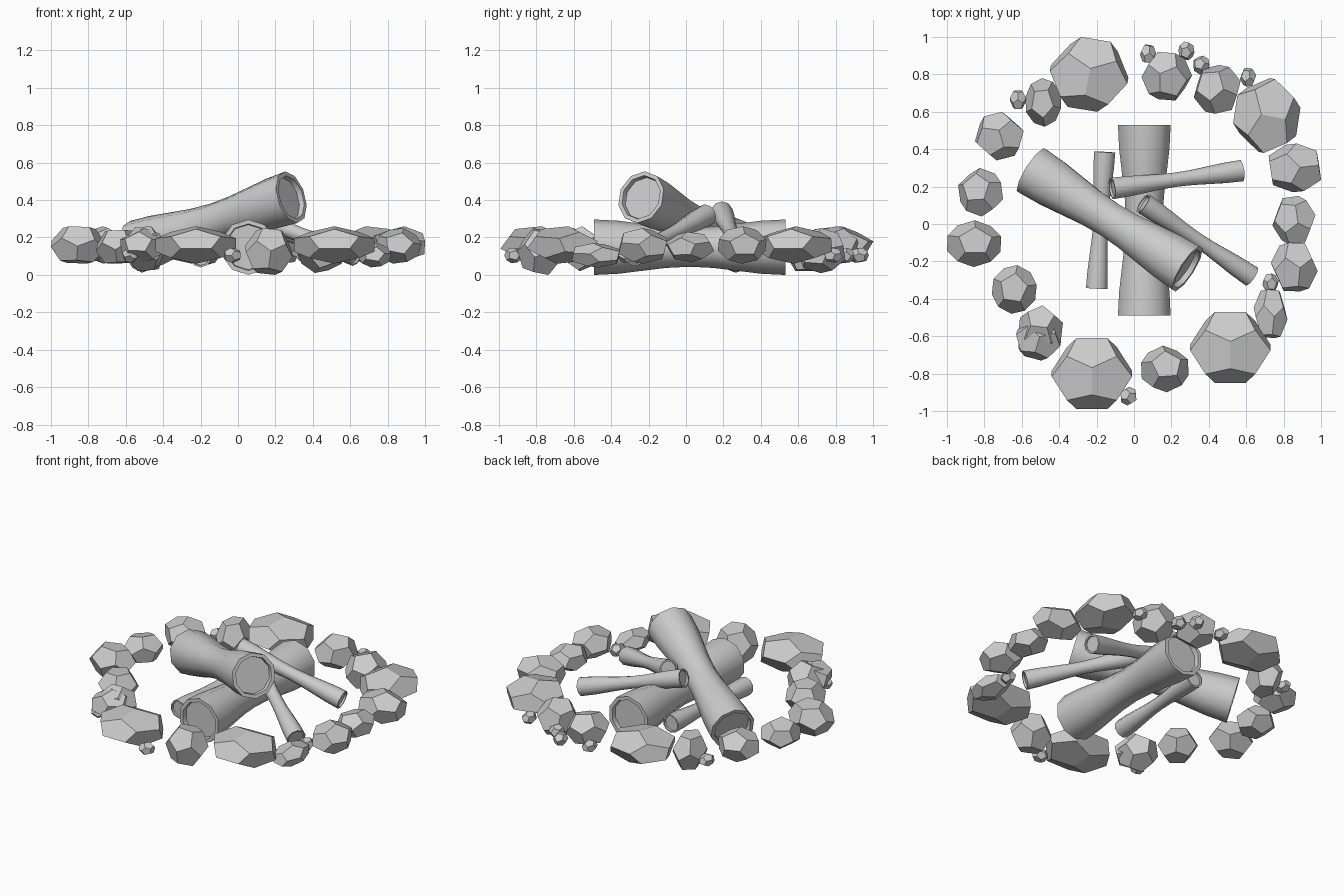
import bpy, bmesh, math, random
from mathutils import Vector, Matrix, Euler

if "Cube" in bpy.data.objects:
    bpy.data.objects.remove(bpy.data.objects["Cube"])

random.seed(4)
PHI = (1 + 5 ** 0.5) / 2


def finish(bm, name, smooth=False):
    me = bpy.data.meshes.new(name)
    bm.to_mesh(me)
    bm.free()
    ob = bpy.data.objects.new(name, me)
    bpy.context.collection.objects.link(ob)
    if smooth:
        bpy.context.view_layer.objects.active = ob
        ob.select_set(True)
        bpy.ops.object.shade_smooth_by_angle(angle=math.radians(50))
        ob.select_set(False)
    return ob


def stone(name, center, half, rot):
    """Dodecahedron, turned, then fitted to the given half sizes."""
    a, b = 1 / PHI, PHI
    pts = [Vector((x, y, z)) for x in (-1, 1) for y in (-1, 1) for z in (-1, 1)]
    for s in (-a, a):
        for t in (-b, b):
            pts += [Vector((0, s, t)), Vector((s, t, 0)), Vector((t, 0, s))]
    R = Euler(rot).to_matrix()
    pts = [R @ p for p in pts]
    lo = [min(p[i] for p in pts) for i in range(3)]
    hi = [max(p[i] for p in pts) for i in range(3)]
    bm = bmesh.new()
    for p in pts:
        bm.verts.new([center[i] + half[i] * (2 * (p[i] - lo[i]) / (hi[i] - lo[i]) - 1)
                      for i in range(3)])
    bmesh.ops.convex_hull(bm, input=bm.verts)
    bmesh.ops.dissolve_limit(bm, angle_limit=0.02, verts=bm.verts, edges=bm.edges)
    bmesh.ops.recalc_face_normals(bm, faces=bm.faces)
    finish(bm, name)


def log(name, p, q, r_end, r_mid, sides=10, rings=8):
    """Waisted log from p to q with recessed ends."""
    p, q = Vector(p), Vector(q)
    L = (q - p).length
    deep, rim = r_end * 0.2, r_end * 0.84
    body = []
    for i in range(rings + 1):
        t = 2 * i / rings - 1
        body.append((L * i / rings, r_mid + (r_end - r_mid) * (1 - math.cos(math.pi * t)) / 2))
    prof = [(deep, rim * 0.97), (0, rim)] + body + [(L, rim), (L - deep, rim * 0.97)]
    M = Matrix.Translation(p) @ (q - p).to_track_quat('Z', 'Y').to_matrix().to_4x4()
    bm = bmesh.new()
    loops = []
    for z, r in prof:
        loops.append([bm.verts.new(M @ Vector((r * math.cos(2 * math.pi * (k + .5) / sides),
                                               r * math.sin(2 * math.pi * (k + .5) / sides), z)))
                      for k in range(sides)])
    for u, v in zip(loops, loops[1:]):
        for k in range(sides):
            n = (k + 1) % sides
            bm.faces.new((u[k], u[n], v[n], v[k]))
    bm.faces.new(loops[0][::-1])
    bm.faces.new(loops[-1])
    bmesh.ops.recalc_face_normals(bm, faces=bm.faces)
    finish(bm, name, True)


# large flat stones: x, y, half x, half y, yaw
for i, (x, y, hx, hy, yaw) in enumerate([
        (-.24, .80, .21, .20, -10), (.71, .58, .18, .20, 80),
        (.515, -.66, .215, .19, 0), (-.225, -.80, .215, .19, 0)]):
    stone(f"large_stone_{i}", (x, y, .16), (hx, hy, .10),
          (math.radians(12), 0, math.radians(yaw)))

# medium stones: x, y, half x, half y, bottom, top
for i, (x, y, hx, hy, z0, z1) in enumerate([
        (.175, .79, .135, .13, .05, .26), (.445, .72, .125, .13, .01, .25),
        (.86, .30, .14, .13, .06, .26), (.855, .02, .115, .13, .07, .23),
        (.857, -.23, .125, .13, .06, .25), (.73, -.48, .09, .13, .04, .17),
        (.165, -.775, .127, .125, .0, .25), (-.50, -.56, .12, .125, .02, .26),
        (-.51, -.61, .12, .12, .06, .25), (-.64, -.35, .12, .13, .06, .24),
        (-.855, -.105, .145, .125, .06, .26), (-.82, .17, .12, .13, .06, .24),
        (-.72, .47, .13, .13, .06, .26), (-.485, .65, .095, .13, .02, .24)]):
    stone(f"stone_{i}", (x, y, (z0 + z1) / 2), (hx, hy, (z1 - z0) / 2),
          [random.uniform(0, 6.28) for _ in range(3)])

# pebbles
for i, (x, y) in enumerate([(.075, .91), (.28, .925), (.36, .85), (.61, .785), (-.62, .665),
                            (.73, -.315), (-.03, -.92), (-.575, -.65)]):
    stone(f"pebble_{i}", (x, y, .105), (.043, .05, .04),
          [random.uniform(0, 6.28) for _ in range(3)])

# two thick logs, three thin ones
log("thick_log_flat", (.055, -.49, .148), (.055, .53, .148), .148, .104)
log("thick_log_leaning", (-.545, .285, .15), (.285, -.24, .415), .143, .100)
log("thin_log_flat", (-.2, -.345, .10), (-.157, .385, .115), .06, .04)
log("thin_log_back", (.573, .285, .13), (-.117, .19, .335), .06, .04)
log("thin_log_right", (.628, -.28, .105), (.05, .11, .32), .06, .04)
